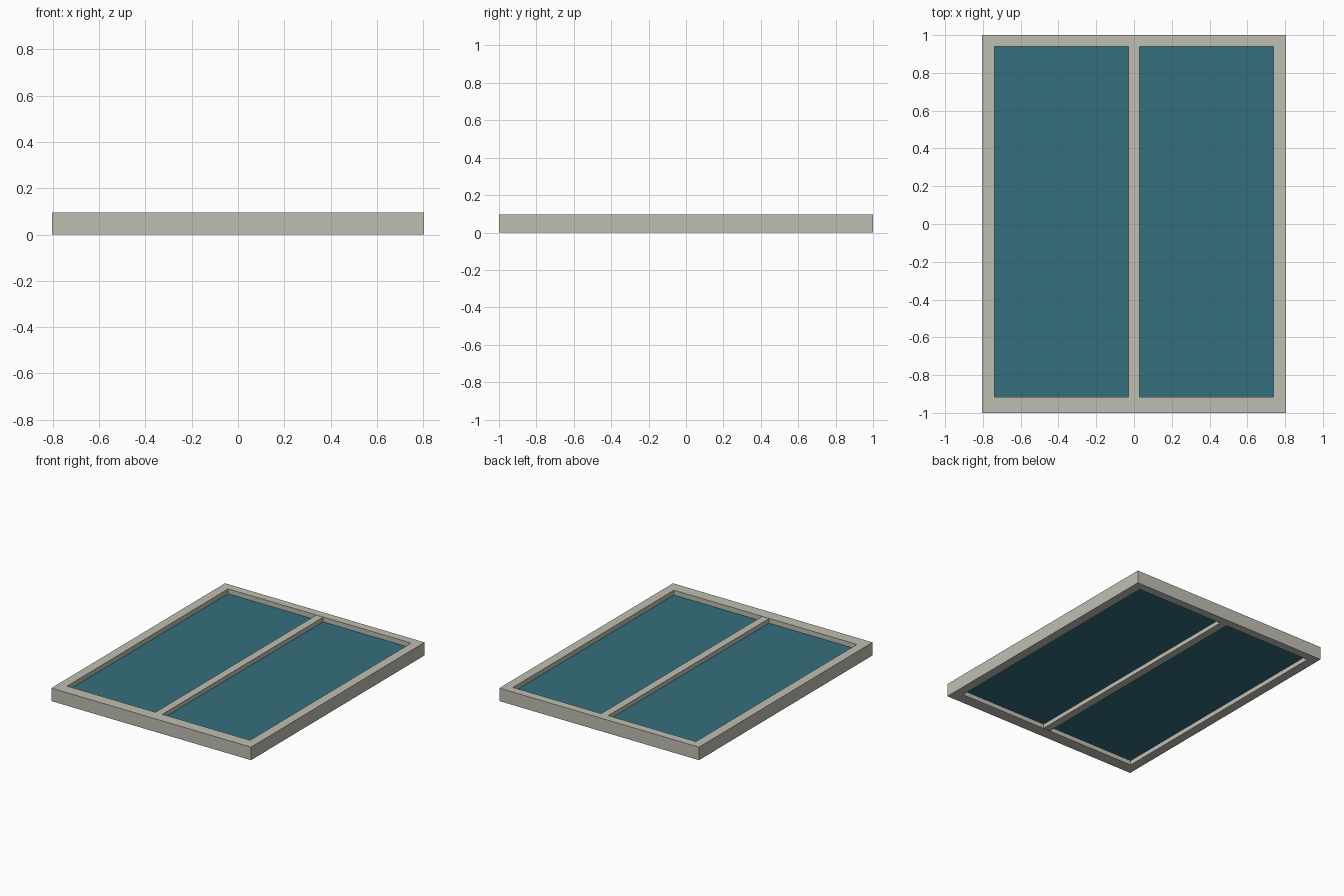
import bpy
import bmesh

cube = bpy.data.objects.get("Cube")
if cube:
    bpy.data.objects.remove(cube, do_unlink=True)

HEIGHT = 0.095
OUTER_X, OUTER_Y = 0.805, 1.0
INNER_X, INNER_FRONT, INNER_BACK = 0.738, -0.915, 0.94
BAR_X = 0.028
GLASS_LOW, GLASS_HIGH = 0.033, 0.06


def make_material(name, rgb):
    mat = bpy.data.materials.new(name)
    mat.use_nodes = True
    mat.diffuse_color = (*rgb, 1)
    bsdf = next(n for n in mat.node_tree.nodes if n.type == "BSDF_PRINCIPLED")
    bsdf.inputs["Base Color"].default_value = (*rgb, 1)
    return mat


def finish(name, bm, mat):
    bmesh.ops.recalc_face_normals(bm, faces=bm.faces)
    mesh = bpy.data.meshes.new(name)
    bm.to_mesh(mesh)
    bm.free()
    mesh.materials.append(mat)
    obj = bpy.data.objects.new(name, mesh)
    bpy.context.collection.objects.link(obj)


def add_box(name, x, y, z, mat):
    bm = bmesh.new()
    bmesh.ops.create_cube(bm, size=1)
    for v in bm.verts:
        v.co = [span[int(c > 0)] for span, c in zip((x, y, z), v.co)]
    finish(name, bm, mat)


def rectangle(x, front, back):
    return [(-x, front), (x, front), (x, back), (-x, back)]


paint = make_material("warm grey paint", (0.52, 0.52, 0.45))
teal = make_material("teal glass", (0.036, 0.156, 0.209))

# Outer frame: one mitred ring, raised to full height
bm = bmesh.new()
outer = [bm.verts.new((x, y, 0)) for x, y in rectangle(OUTER_X, -OUTER_Y, OUTER_Y)]
inner = [bm.verts.new((x, y, 0)) for x, y in rectangle(INNER_X, INNER_FRONT, INNER_BACK)]
for i in range(4):
    j = (i + 1) % 4
    bm.faces.new((outer[i], outer[j], inner[j], inner[i]))
raised = bmesh.ops.extrude_face_region(bm, geom=list(bm.faces), use_keep_orig=True)
for v in raised["geom"]:
    if isinstance(v, bmesh.types.BMVert):
        v.co.z = HEIGHT
finish("window_frame", bm, paint)

# Centre bar, a hair thinner than the frame
add_box("centre_bar", (-BAR_X, BAR_X), (INNER_FRONT, INNER_BACK),
        (0.002, HEIGHT - 0.002), paint)

# Two recessed panes
for name, x in (("right_pane", (-INNER_X, -BAR_X)), ("left_pane", (BAR_X, INNER_X))):
    add_box(name, x, (INNER_FRONT, INNER_BACK), (GLASS_LOW, GLASS_HIGH), teal)
